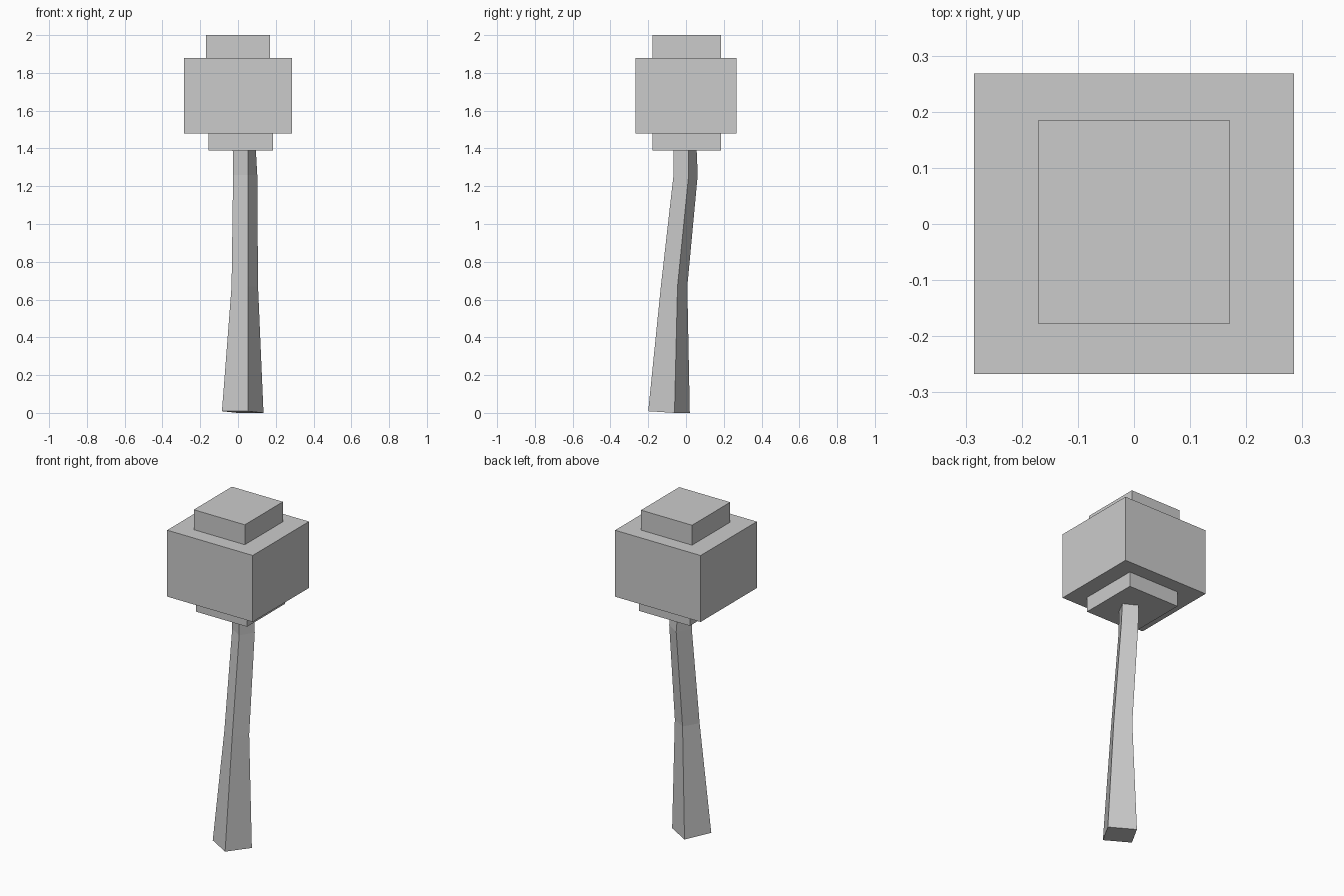
import bpy
import bmesh

cube = bpy.data.objects.get("Cube")
if cube:
    bpy.data.objects.remove(cube, do_unlink=True)

grey = bpy.data.materials.new("light_grey")
grey.use_nodes = True
colour = (0.6, 0.6, 0.6, 1)
grey.diffuse_color = colour
grey.node_tree.nodes["Principled BSDF"].inputs["Base Color"].default_value = colour


def add_object(name, bm):
    bmesh.ops.recalc_face_normals(bm, faces=bm.faces)
    mesh = bpy.data.meshes.new(name)
    bm.to_mesh(mesh)
    bm.free()
    mesh.materials.append(grey)
    obj = bpy.data.objects.new(name, mesh)
    bpy.context.collection.objects.link(obj)


def box(name, low, high):
    bm = bmesh.new()
    bmesh.ops.create_cube(bm, size=1)
    for v in bm.verts:
        v.co = [(a + b) / 2 + c * (b - a) for a, b, c in zip(low, high, v.co)]
    add_object(name, bm)


# Foliage: three stacked blocks
box("lower_foliage", (-0.155, -0.178, 1.39), (0.185, 0.185, 1.48))
box("main_foliage", (-0.285, -0.267, 1.48), (0.285, 0.268, 1.88))
box("upper_foliage", (-0.17, -0.178, 1.88), (0.17, 0.185, 2.0))

# Trunk: turned square sections (centre x, y, z, front corner offset x, y)
sections = [
    (0.025, -0.09, 0.005, 0.029, -0.11),
    (0.036, -0.063, 0.67, 0.018, -0.07),
    (0.038, -0.002, 1.26, 0.016, -0.064),
    (0.033, -0.005, 1.40, 0.019, -0.061),
]
bm = bmesh.new()
rings = []
for x, y, z, dx, dy in sections:
    corners = [(dx, dy), (-dy, dx), (-dx, -dy), (dy, -dx)]
    rings.append([bm.verts.new((x + a, y + b, z)) for a, b in corners])
# Slightly tilted foot
for v, tilt in zip(rings[0], (0.004, -0.005, -0.005, 0.004)):
    v.co.z += tilt
for lower, upper in zip(rings, rings[1:]):
    for i in range(4):
        j = (i + 1) % 4
        bm.faces.new((lower[i], lower[j], upper[j], upper[i]))
bm.faces.new(rings[0][::-1])
bm.faces.new(rings[-1])
add_object("trunk", bm)
